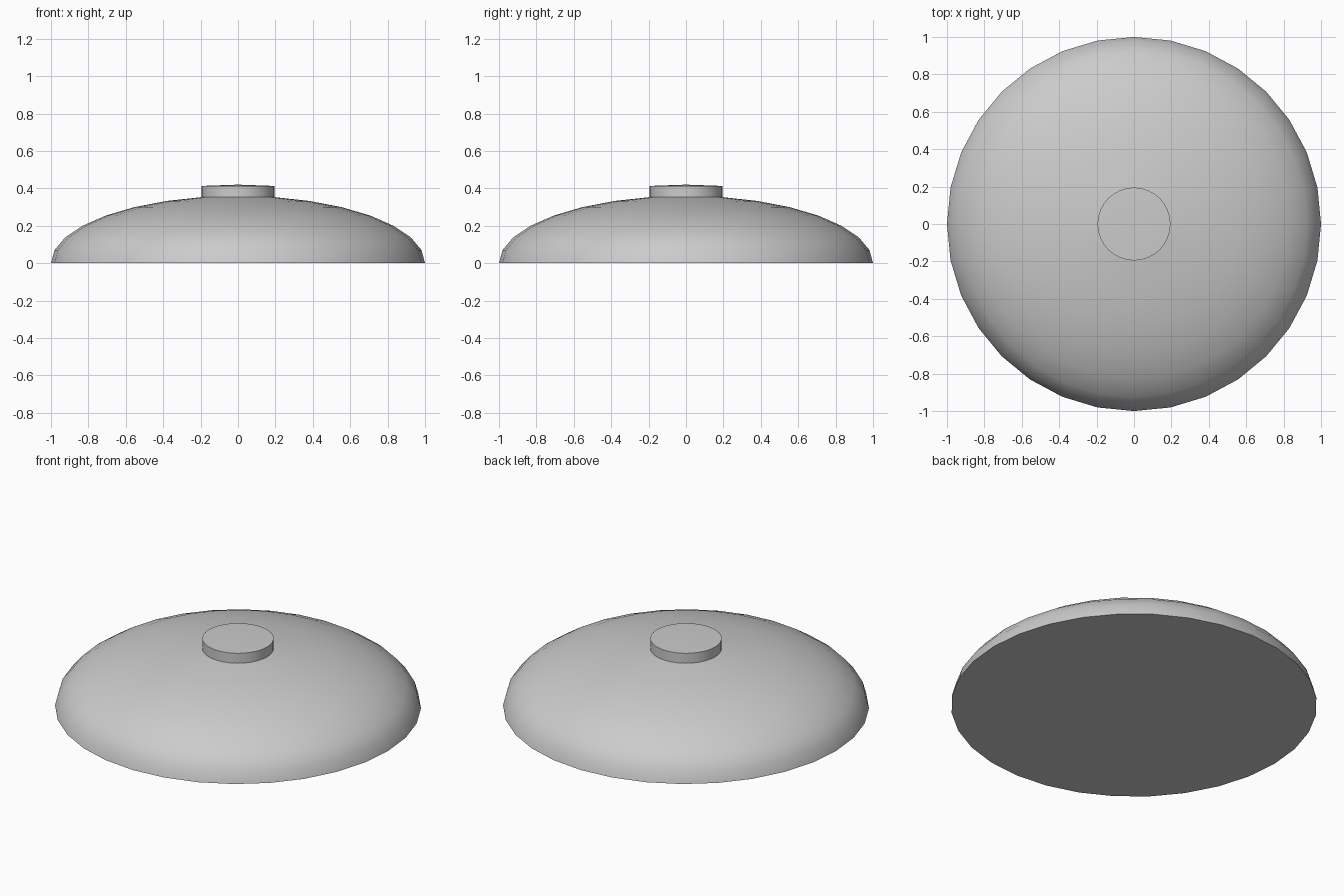
import bpy, bmesh
from math import sin, cos, pi

if "Cube" in bpy.data.objects:
    bpy.data.objects.remove(bpy.data.objects["Cube"])

SEGMENTS = 32
HEIGHT = 0.36
KNOB = 0.06

# Flattened half-sphere profile; the cap around the pole is raised as a knob
profile = [(cos(i * pi / 16), HEIGHT * sin(i * pi / 16)) for i in range(8)]
knob_radius, knob_base = profile[-1]
profile.append((knob_radius, knob_base + KNOB))

bm = bmesh.new()
rings = [[bm.verts.new((r * cos(2 * pi * s / SEGMENTS), r * sin(2 * pi * s / SEGMENTS), z))
          for s in range(SEGMENTS)] for r, z in profile]
pole = bm.verts.new((0, 0, HEIGHT + KNOB))

# Dome and knob walls
for low, high in zip(rings, rings[1:]):
    for s in range(SEGMENTS):
        t = (s + 1) % SEGMENTS
        bm.faces.new((low[s], low[t], high[t], high[s]))

# Slightly domed knob top
for s in range(SEGMENTS):
    bm.faces.new((rings[-1][s], rings[-1][(s + 1) % SEGMENTS], pole))

# Flat underside
bm.faces.new(rings[0][::-1])

mesh = bpy.data.meshes.new("domed_lid")
bm.to_mesh(mesh)
bm.free()
lid = bpy.data.objects.new("domed_lid", mesh)
bpy.context.collection.objects.link(lid)
bpy.context.view_layer.objects.active = lid
lid.select_set(True)
bpy.ops.object.shade_smooth_by_angle()
